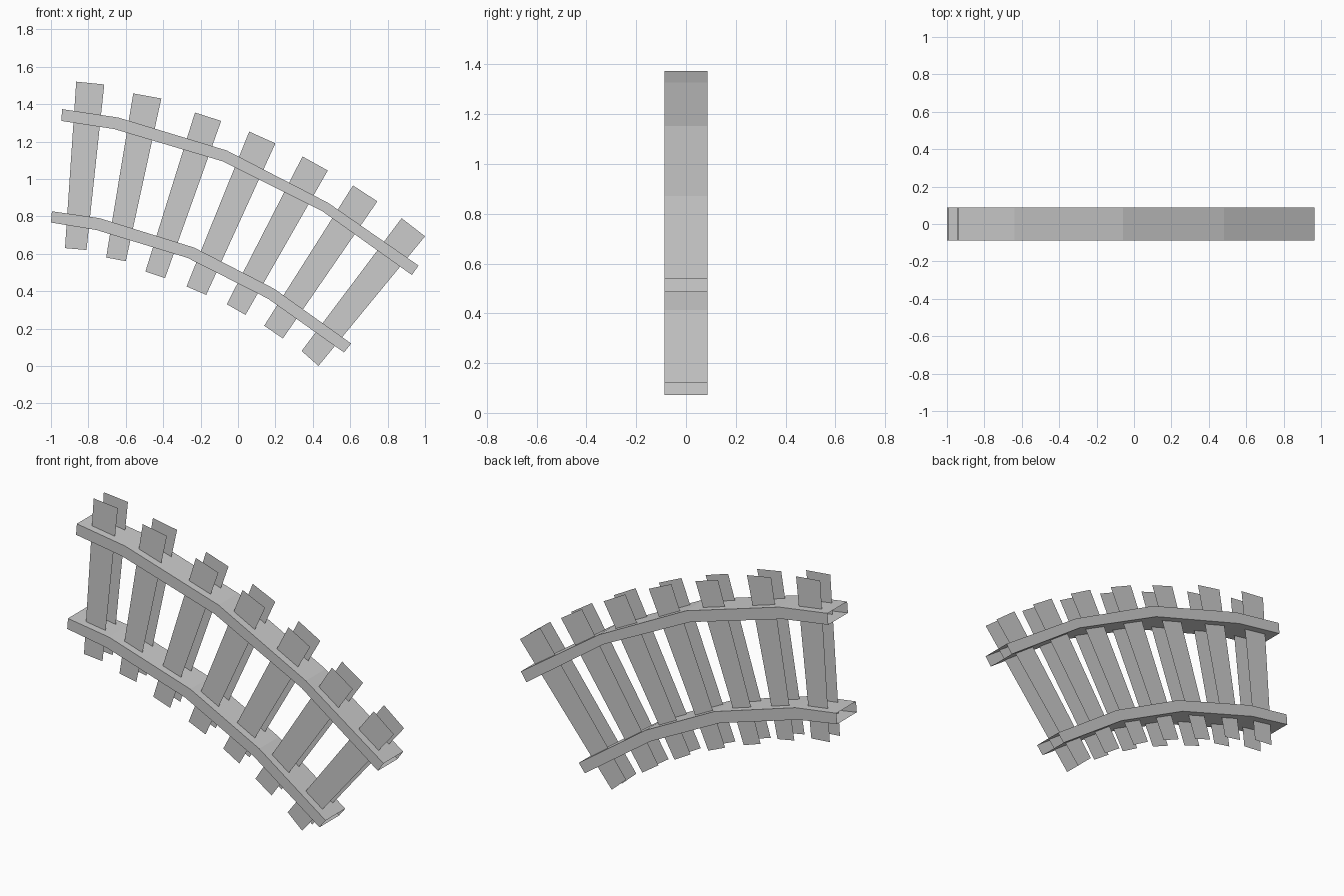
import bpy

if "Cube" in bpy.data.objects:
    bpy.data.objects.remove(bpy.data.objects["Cube"])

RAIL_Y = 0.087   # half depth of the rails
SLAT_Y = 0.045   # half spacing of the paired slat boards


def add_mesh(name, verts, faces):
    mesh = bpy.data.meshes.new(name)
    mesh.from_pydata(verts, [], faces)
    mesh.update()
    obj = bpy.data.objects.new(name, mesh)
    bpy.context.collection.objects.link(obj)
    return obj


def rail(name, upper, lower):
    """Open-ended rectangular tube following an upper and a lower edge line."""
    verts = []
    for (ux, uz), (lx, lz) in zip(upper, lower):
        verts += [(ux, -RAIL_Y, uz), (ux, RAIL_Y, uz),
                  (lx, RAIL_Y, lz), (lx, -RAIL_Y, lz)]
    faces = []
    for i in range(len(upper) - 1):
        a, b = 4 * i, 4 * i + 4
        for k in range(4):
            n = (k + 1) % 4
            faces.append((a + k, b + k, b + n, a + n))
    return add_mesh(name, verts, faces)


def slat(name, corners):
    """Front and back board as two single flat faces."""
    verts = [(x, y, z) for y in (-SLAT_Y, SLAT_Y) for x, z in corners]
    return add_mesh(name, verts, [(3, 2, 1, 0), (4, 5, 6, 7)])


# Two bent rails
rail("upper_rail",
     [(-.94, 1.373), (-.64, 1.328), (-.06, 1.152), (.482, .872), (.965, .537)],
     [(-.945, 1.31), (-.663, 1.267), (-.085, 1.095), (.453, .826), (.93, .486)])
rail("lower_rail",
     [(-.995, .827), (-.74, .79), (-.235, .633), (.193, .413), (.605, .12)],
     [(-1.0, .767), (-.757, .727), (-.27, .578), (.16, .36), (.567, .072)])

# Fanned slats: top left, top right, bottom right, bottom left
slats = [
    [(-.865, 1.52), (-.715, 1.505), (-.81, .62), (-.925, .63)],
    [(-.56, 1.457), (-.41, 1.43), (-.60, .56), (-.705, .58)],
    [(-.23, 1.355), (-.09, 1.31), (-.39, .47), (-.495, .505)],
    [(.06, 1.253), (.20, 1.19), (-.17, .38), (-.275, .425)],
    [(.345, 1.12), (.48, 1.045), (.04, .273), (-.06, .33)],
    [(.615, .965), (.745, .88), (.24, .147), (.14, .215)],
    [(.875, .79), (1.0, .693), (.43, 0), (.34, .08)],
]
for i, corners in enumerate(slats):
    slat(f"slat_{i + 1}", corners)
